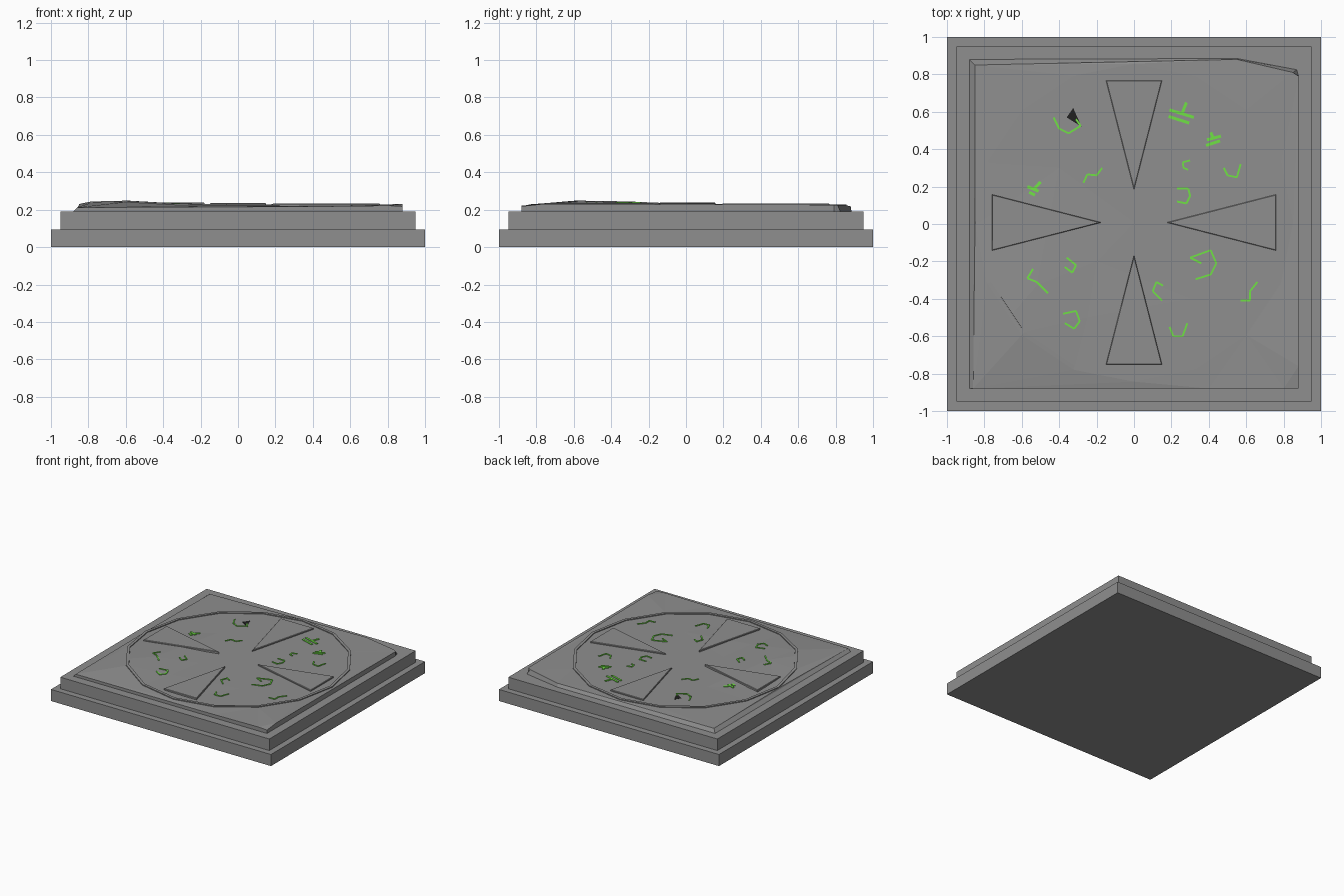
import bpy, bmesh, math
from mathutils import Vector
from mathutils.geometry import delaunay_2d_cdt
from mathutils.bvhtree import BVHTree

if "Cube" in bpy.data.objects:
    bpy.data.objects.remove(bpy.data.objects["Cube"])

COLORS = {"stone": (0.275, 0.275, 0.275, 1), "glow": (0.16, 0.75, 0.06, 1), "dark": (0.015, 0.015, 0.015, 1)}
MATS = {}
for key, col in COLORS.items():
    MATS[key] = bpy.data.materials.new(key)
    MATS[key].diffuse_color = col


def finish(bm, name, mat="stone"):
    bmesh.ops.recalc_face_normals(bm, faces=bm.faces)
    me = bpy.data.meshes.new(name)
    bm.to_mesh(me)
    bm.free()
    me.materials.append(MATS[mat])
    ob = bpy.data.objects.new(name, me)
    bpy.context.collection.objects.link(ob)
    return ob


def prism(bm, bottom, top):
    """Closed solid between two matching loops."""
    b = [bm.verts.new(p) for p in bottom]
    t = [bm.verts.new(p) for p in top]
    bm.faces.new(b[::-1])
    bm.faces.new(t)
    n = len(b)
    for i in range(n):
        j = (i + 1) % n
        bm.faces.new((b[i], b[j], t[j], t[i]))


def square_tier(name, h, z0, z1):
    bm = bmesh.new()
    c = [(-h, -h), (h, -h), (h, h), (-h, h)]
    prism(bm, [(x, y, z0) for x, y in c], [(x, y, z1) for x, y in c])
    finish(bm, name)


# Two square plinth tiers
square_tier("lower_plinth", 1.0, 0, 0.095)
square_tier("upper_plinth", 0.95, 0.095, 0.19)


# Worn stone slab with an uneven, faceted top
def height(x, y):
    d2 = (x + 0.65) ** 2 + (y + 0.48) ** 2
    return 0.221 + 0.023 * math.exp(-d2 / 0.12)


rim = [(-.86, -.88, .212), (.4, -.88, .217), (.8, -.88, .222), (.88, -.88, .218),
       (.88, -.76, .231), (.88, .79, .226), (.85, .81, .226), (.55, .88, .220), (-.85, .85, .213)]
base = [(-.88, -.88), (.4, -.88), (.8, -.88), (.88, -.88),
        (.88, -.76), (.88, .79), (.87, .825), (.55, .885), (-.88, .88)]


def ring_pts(r):
    return [(r * math.sin(i * math.tau / 16), 0.007 + r * math.cos(i * math.tau / 16))
            for i in range(16)]


outer, inner = ring_pts(0.85), ring_pts(0.828)
inside = [(-.65, -.48), (-.52, -.33), (-.25, -.5), (-.2, -.2), (.3, -.4), (0, 0.01), (-.4, .3), (.4, .4)]
pts = [Vector(p) for p in rim] + [Vector((x, y, height(x, y))) for x, y in outer + inner + inside]
n = len(rim)
edges = [(i, (i + 1) % n) for i in range(n)]
for s in (n, n + 16):
    edges += [(s + i, s + (i + 1) % 16) for i in range(16)]
co, _, faces, orig, _, _ = delaunay_2d_cdt([p.to_2d() for p in pts], edges, [], 0, 1e-6)
bm = bmesh.new()
vs = []
for p, o in zip(co, orig):
    z = pts[o[0]].z if o else height(p.x, p.y)
    vs.append(bm.verts.new((p.x, p.y, z)))
for f in faces:
    bm.faces.new([vs[i] for i in f])
surface = BVHTree.FromBMesh(bm)
boundary = [e for e in bm.edges if e.is_boundary]
ret = bmesh.ops.extrude_edge_only(bm, edges=boundary)
for v in (g for g in ret["geom"] if isinstance(g, bmesh.types.BMVert)):
    k = min(range(n), key=lambda i: (rim[i][0] - v.co.x) ** 2 + (rim[i][1] - v.co.y) ** 2)
    v.co = (*base[k], 0.19)
finish(bm, "worn_slab")


def ground(x, y):
    hit = surface.ray_cast(Vector((x, y, 1)), Vector((0, 0, -1)))[0]
    return hit.z if hit else 0.22


# Thin sixteen-sided ring
bm = bmesh.new()
loops = [[bm.verts.new((x, y, z if z else height(x, y) + 0.007)) for x, y in c]
         for c, z in ((outer, 0.2), (outer, 0), (inner, 0), (inner, 0.2))]
for a in range(4):
    for i in range(16):
        j, b = (i + 1) % 16, (a + 1) % 4
        bm.faces.new((loops[a][i], loops[a][j], loops[b][j], loops[b][i]))
finish(bm, "ring_band")

# Four pointed panels aimed at the centre
for name, ang, top in (("back", 0, .232), ("left", 90, .239), ("front", 180, .236), ("right", 270, .232)):
    c, s = math.cos(math.radians(ang)), math.sin(math.radians(ang))
    tri = [(x * c - y * s, x * s + y * c + 0.008) for x, y in ((-.15, .76), (0, .175), (.15, .76))]
    bm = bmesh.new()
    prism(bm, [(x, y, .195) for x, y in tri], [(x, y, top) for x, y in tri])
    ob = finish(bm, name + "_pointed_panel")
    bev = ob.modifiers.new("edge", "BEVEL")
    bev.width, bev.segments = 0.003, 1

# Glowing carved marks, laid on the slab as thin bars
marks = [
    [(.19, .61), (.32, .57)], [(.185, .575), (.295, .54)], [(.28, .65), (.255, .585)],
    [(.39, .45), (.465, .47)], [(.385, .42), (.46, .445)], [(.41, .49), (.425, .455)],
    [(-.57, .20), (-.51, .175)], [(-.56, .17), (-.53, .155)], [(-.50, .225), (-.54, .18)],
    [(-.43, .57), (-.40, .51), (-.35, .485), (-.285, .525), (-.31, .56)],
    [(-.27, .22), (-.25, .265), (-.2, .26), (-.17, .3)],
    [(.3, .34), (.26, .33), (.265, .3), (.29, .29)],
    [(.23, .19), (.29, .19), (.3, .15), (.28, .11), (.23, .12)],
    [(.48, .3), (.5, .26), (.55, .25), (.57, .32)],
    [(.36, -.21), (.3, -.18), (.41, -.14), (.44, -.21), (.41, -.27), (.33, -.295)],
    [(.66, -.31), (.62, -.36), (.62, -.41), (.57, -.41)],
    [(.155, -.33), (.12, -.31), (.1, -.36), (.15, -.41)],
    [(.19, -.55), (.21, -.6), (.26, -.6), (.285, -.53)],
    [(-.54, -.24), (-.57, -.29), (-.52, -.31), (-.46, -.37)],
    [(-.36, -.18), (-.31, -.22), (-.33, -.26), (-.37, -.23)],
    [(-.38, -.48), (-.31, -.465), (-.29, -.52), (-.32, -.56), (-.37, -.53)],
]
bm = bmesh.new()
for path in marks:
    w = 0.008 if len(path) == 2 else 0.005
    for (ax, ay), (bx, by) in zip(path, path[1:]):
        d = Vector((bx - ax, by - ay)).normalized() * w
        q = [(ax + d.y, ay - d.x), (bx + d.y, by - d.x), (bx - d.y, by + d.x), (ax - d.y, ay + d.x)]
        prism(bm, [(x, y, .205) for x, y in q], [(x, y, ground(x, y) + 0.005) for x, y in q])
finish(bm, "glowing_marks", "glow")

# Small dark chip in the surface
bm = bmesh.new()
chip = [(-.325, .62), (-.36, .57), (-.28, .52)]
prism(bm, [(x, y, .205) for x, y in chip], [(x, y, ground(x, y) + .001) for x, y in chip])
finish(bm, "dark_chip", "dark")

for m in bpy.data.materials:
    if m.users and not m.is_grease_pencil:
        m.use_nodes = True
        m.node_tree.nodes["Principled BSDF"].inputs["Base Color"].default_value = m.diffuse_color
